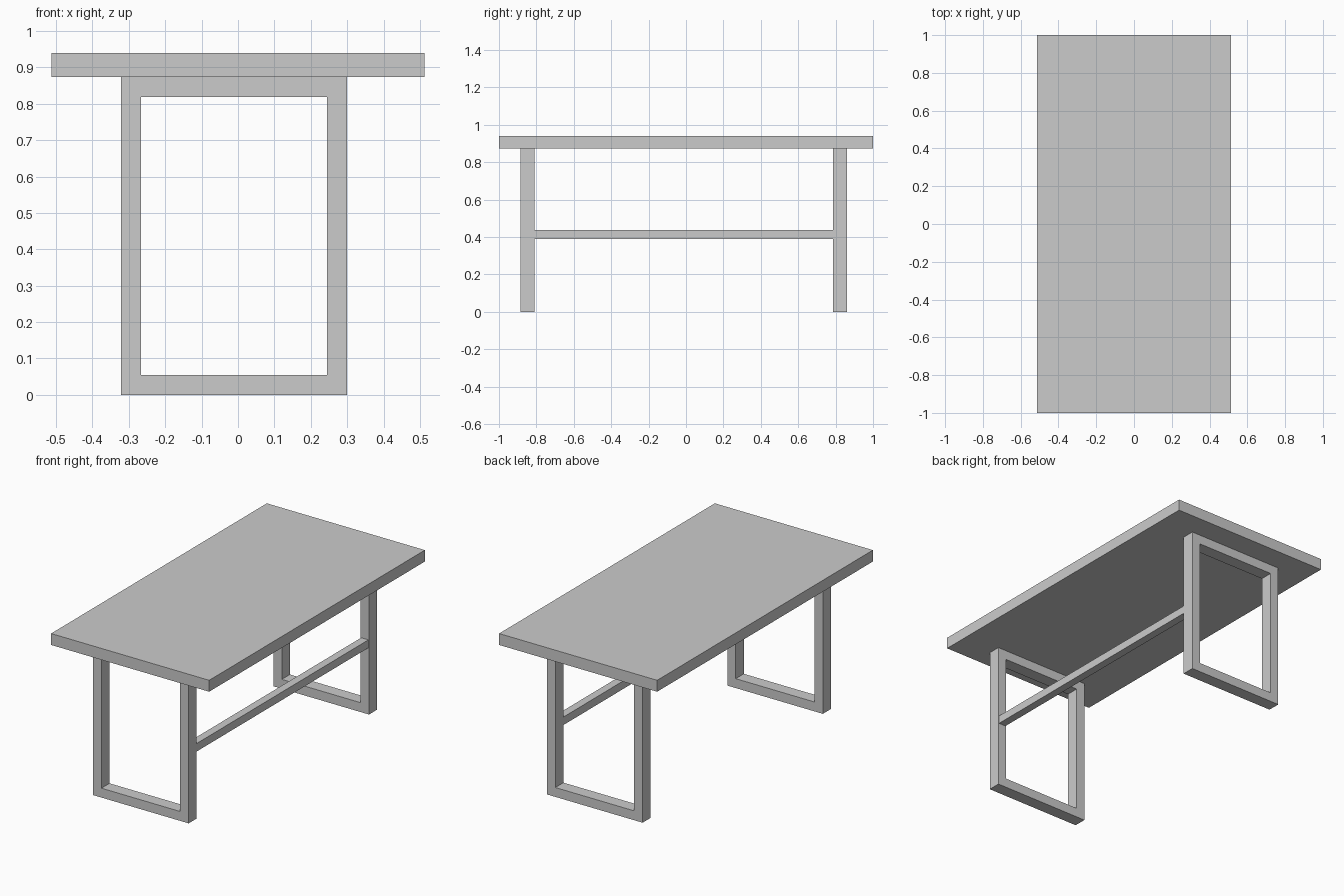
import bpy
import bmesh

if "Cube" in bpy.data.objects:
    bpy.data.objects.remove(bpy.data.objects["Cube"])


def finish(name, bm):
    bmesh.ops.recalc_face_normals(bm, faces=bm.faces)
    mesh = bpy.data.meshes.new(name)
    bm.to_mesh(mesh)
    bm.free()
    obj = bpy.data.objects.new(name, mesh)
    bpy.context.collection.objects.link(obj)
    return obj


def box(name, x, y, z):
    bm = bmesh.new()
    bmesh.ops.create_cube(bm, size=1)
    for v in bm.verts:
        v.co = [(a + b) / 2 + c * (b - a) for c, (a, b) in zip(v.co, (x, y, z))]
    return finish(name, bm)


def frame(name, x, y, z, bar):
    """Rectangular loop in the xz plane, extruded through y."""
    bm = bmesh.new()

    def ring(inset):
        x0, x1, z0, z1 = x[0] + inset, x[1] - inset, z[0] + inset, z[1] - inset
        return [bm.verts.new((px, y[0], pz))
                for px, pz in ((x0, z0), (x1, z0), (x1, z1), (x0, z1))]

    outer, inner = ring(0), ring(bar)
    faces = [bm.faces.new((outer[i], outer[i - 3], inner[i - 3], inner[i])) for i in range(4)]
    ext = bmesh.ops.extrude_face_region(bm, geom=faces, use_keep_orig=True)
    moved = [g for g in ext["geom"] if isinstance(g, bmesh.types.BMVert)]
    bmesh.ops.translate(bm, verts=moved, vec=(0, y[1] - y[0], 0))
    return finish(name, bm)


# Table top
box("table_top", (-0.513, 0.513), (-1, 1), (0.873, 0.94))

# Loop legs at each end
for name, y0 in (("front_leg_frame", -0.886), ("back_leg_frame", 0.786)):
    frame(name, (-0.321, 0.30), (y0, y0 + 0.075), (0, 0.873), 0.055)

# Single stretcher between the right-hand uprights
box("stretcher", (0.249, 0.296), (-0.811, 0.786), (0.39, 0.437))
